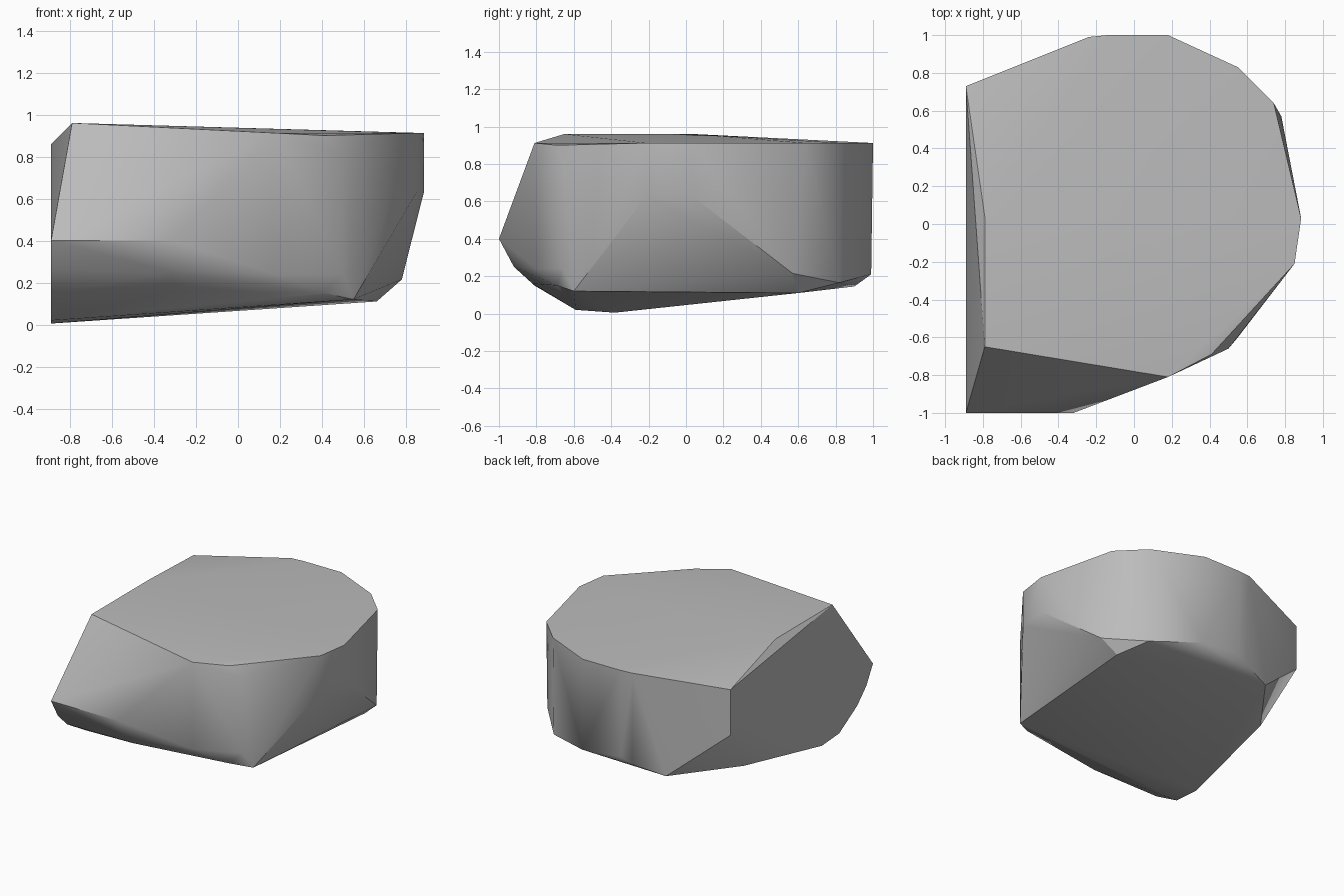
import bpy
import bmesh
import math

# Remove only the default object
default = bpy.data.objects.get("Cube")
if default is not None:
    bpy.data.objects.remove(default, do_unlink=True)


def make_material(name, colour):
    material = bpy.data.materials.new(name)
    material.use_nodes = True
    material.diffuse_color = colour
    shader = material.node_tree.nodes["Principled BSDF"]
    shader.inputs["Base Color"].default_value = colour
    shader.inputs["Roughness"].default_value = 0.9
    return material


def ring_at_height(outline, height):
    """Lift a flat outline to one height."""
    return [(x, y, height) for x, y in outline]


def profile_at_side(profile, side):
    """Stand a y-z profile at one x position."""
    return [(side, y, z) for y, z in profile]


def hull_object(name, corners, material, crease):
    """Wrap corner points in a closed convex skin."""
    bm = bmesh.new()
    for corner in corners:
        bm.verts.new(corner)
    result = bmesh.ops.convex_hull(bm, input=bm.verts[:])
    spare = [item for item in result["geom_interior"]
             if isinstance(item, bmesh.types.BMVert)]
    bmesh.ops.delete(bm, geom=spare, context="VERTS")
    bmesh.ops.recalc_face_normals(bm, faces=bm.faces[:])
    mesh = bpy.data.meshes.new(name)
    bm.to_mesh(mesh)
    bm.free()
    mesh.materials.append(material)
    obj = bpy.data.objects.new(name, mesh)
    bpy.context.collection.objects.link(obj)
    bpy.ops.object.select_all(action="DESELECT")
    obj.select_set(True)
    bpy.context.view_layer.objects.active = obj
    bpy.ops.object.shade_smooth_by_angle(angle=crease)
    return obj


# Top: a high edge on the right, sloping to a rounded rim
high_edge = ring_at_height([(-.79, -.65), (-.79, .04)], .96)
rim = ring_at_height([
    (-.24, .99), (-.14, 1), (.18, 1), (.55, .83), (.74, .64),
    (.885, .03), (.85, -.21), (.18, -.81)], .912)
rim_chips = [(.41, -.69, .9), (.5, -.66, .82)]

# Flat cut side, from the back corner round the underside to the front
cut_side = profile_at_side([
    (.73, .86), (.73, .51), (-.38, .005), (-.59, .02),
    (-.81, .15), (-.92, .26), (-1, .4)], -.89)

# Front ledge and the curve under it
front_ledge = profile_at_side([(-1, .4), (-.92, .25), (-.82, .16)], -.32)
front_curve = ring_at_height([(.18, -.8), (.5, -.66)], .24)
front_foot = [(.41, -.69, .15), (.55, -.6, .12)]

# Left flank where the wall meets the slanted facet
flank = ring_at_height([(.85, -.21), (.885, .03)], .63)

# Lower back edge
back_foot = [
    (.78, .57, .215), (.66, .6, .11), (.55, .82, .165), (.19, .99, .21),
    (-.14, .99, .24), (-.22, .97, .2), (-.46, .9, .145), (-.8, .44, .14)]

stone_grey = make_material("stone grey", (.5, .5, .5, 1))
corners = (high_edge + rim + rim_chips + cut_side + front_ledge
           + front_curve + front_foot + flank + back_foot)
hull_object("boulder", corners, stone_grey, math.radians(30))
